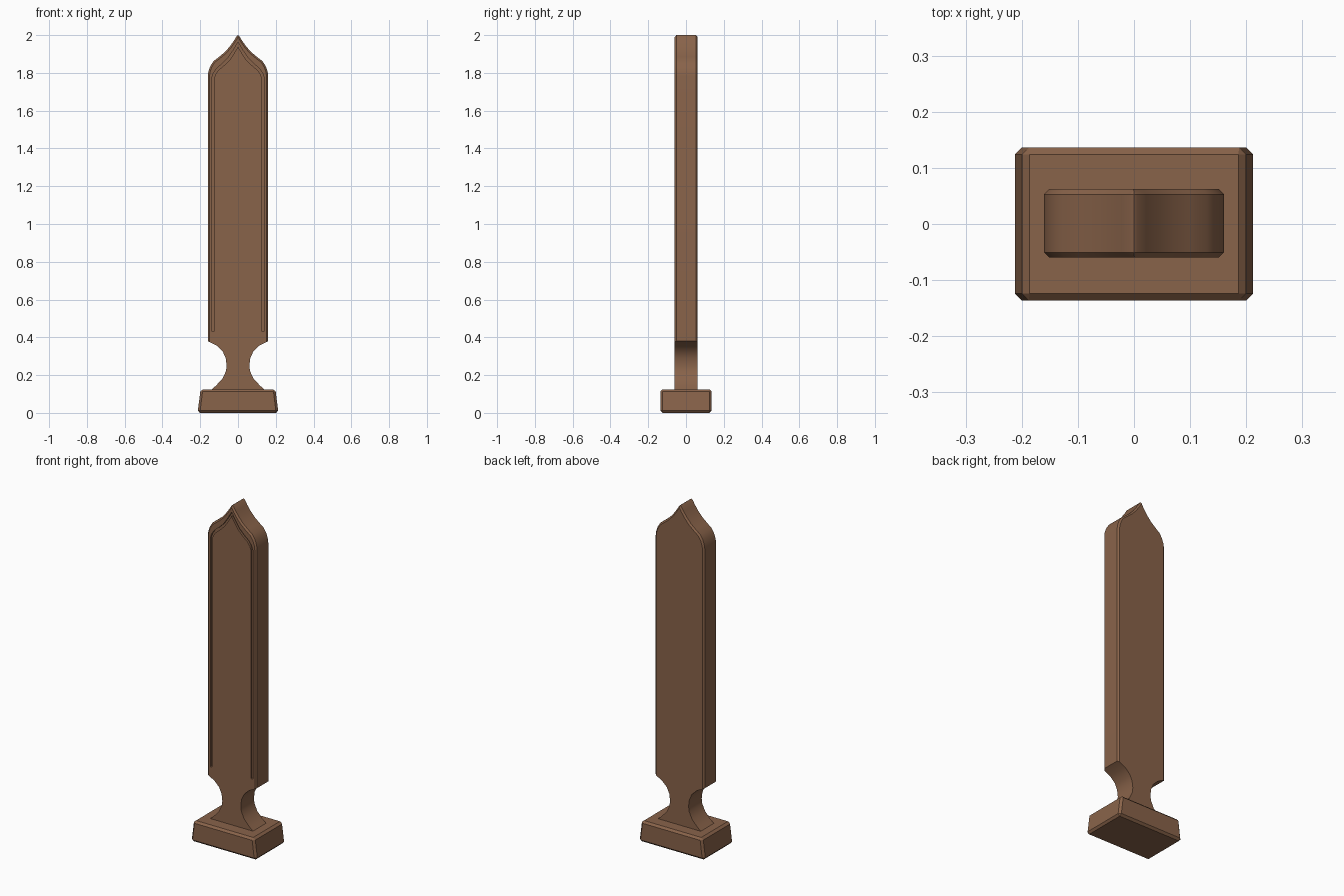
import bpy, bmesh, math

cube = bpy.data.objects.get("Cube")
if cube:
    bpy.data.objects.remove(cube)

wood = bpy.data.materials.new("brown wood")
wood.use_nodes = True
colour = (0.25, 0.125, 0.068, 1)
wood.diffuse_color = colour
wood.node_tree.nodes["Principled BSDF"].inputs["Base Color"].default_value = colour


def finish(name, bm):
    bmesh.ops.recalc_face_normals(bm, faces=bm.faces)
    mesh = bpy.data.meshes.new(name)
    bm.to_mesh(mesh)
    bm.free()
    mesh.materials.append(wood)
    obj = bpy.data.objects.new(name, mesh)
    bpy.context.collection.objects.link(obj)
    return obj


def mirrored(half):
    """Right half of an outline, bottom to top, plus its mirror image."""
    return half + [(-x, z) for x, z in reversed(half)]


def prism(outline, y0, y1):
    bm = bmesh.new()
    face = bm.faces.new([bm.verts.new((x, y0, z)) for x, z in outline])
    out = bmesh.ops.extrude_face_region(bm, geom=[face])
    verts = [v for v in out["geom"] if isinstance(v, bmesh.types.BMVert)]
    bmesh.ops.translate(bm, verts=verts, vec=(0, y1 - y0, 0))
    return bm


# Base: tapered block with bevelled edges
bm = bmesh.new()
bmesh.ops.create_cube(bm, size=1)
for v in bm.verts:
    v.co.x *= 0.428 if v.co.z < 0 else 0.396
    v.co.y *= 0.272
    v.co.z = (v.co.z + 0.5) * 0.125
bmesh.ops.bevel(bm, geom=bm.edges[:], offset=0.012, segments=1, affect='EDGES')
finish("base", bm)

# Blade: waisted neck, straight sides and an ogee point
neck = [(0.145, 0.12), (0.118, 0.143), (0.083, 0.18), (0.064, 0.22), (0.06, 0.25),
        (0.065, 0.29), (0.081, 0.325), (0.113, 0.356)]
side = [(0.16, 0.38), (0.16, 1.78), (0.157, 1.805), (0.147, 1.835), (0.13, 1.862)]
point = [(0.1, 1.885), (0.07, 1.91), (0.045, 1.938), (0.022, 1.97), (0.006, 1.996), (0, 2)]
outline = mirrored(neck + side + point[:-1])
outline.insert(len(outline) // 2, point[-1])
bm = prism(outline, -0.06, 0.062)
rim = [e for e in bm.edges if abs(e.verts[0].co.y - e.verts[1].co.y) < 0.001
       and min(v.co.z for v in e.verts) > 0.37
       and abs(e.verts[0].co.z - e.verts[1].co.z) > 0.002]
bmesh.ops.bevel(bm, geom=rim, offset=0.009, segments=1, affect='EDGES')
blade = finish("blade", bm)

# Carved groove on the front, following the outline
outer = [(0.138, 0.43), (0.138, 1.775), (0.13, 1.8), (0.112, 1.825),
         (0.08, 1.852), (0.052, 1.88), (0.025, 1.92), (0, 1.963)]
inner = [(0.126, 0.43), (0.126, 1.772), (0.119, 1.793), (0.103, 1.815),
         (0.072, 1.841), (0.043, 1.87), (0.018, 1.908), (0, 1.938)]
bm = bmesh.new()
layers = []
for y in (-0.08, -0.048):
    rows = []
    for path in (outer, inner):
        full = path + [(-x, z) for x, z in reversed(path[:-1])]
        rows.append([bm.verts.new((x, y, z)) for x, z in full])
    layers.append(rows)
(fo, fi), (bo, bi) = layers
for a, b in ((fo, fi), (fi, bi), (bi, bo), (bo, fo)):
    for i in range(len(a) - 1):
        bm.faces.new((a[i], a[i + 1], b[i + 1], b[i]))
for i in (0, -1):
    bm.faces.new((fo[i], fi[i], bi[i], bo[i]))
cutter = finish("groove_cutter", bm)
cutter.hide_render = True

cut = blade.modifiers.new("groove", 'BOOLEAN')
cut.operation = 'DIFFERENCE'
cut.solver = 'EXACT'
cut.object = cutter
bpy.context.view_layer.objects.active = blade
blade.select_set(True)
bpy.ops.object.modifier_apply(modifier=cut.name)
bpy.data.objects.remove(cutter)
bpy.ops.object.shade_smooth_by_angle(angle=math.radians(25))
